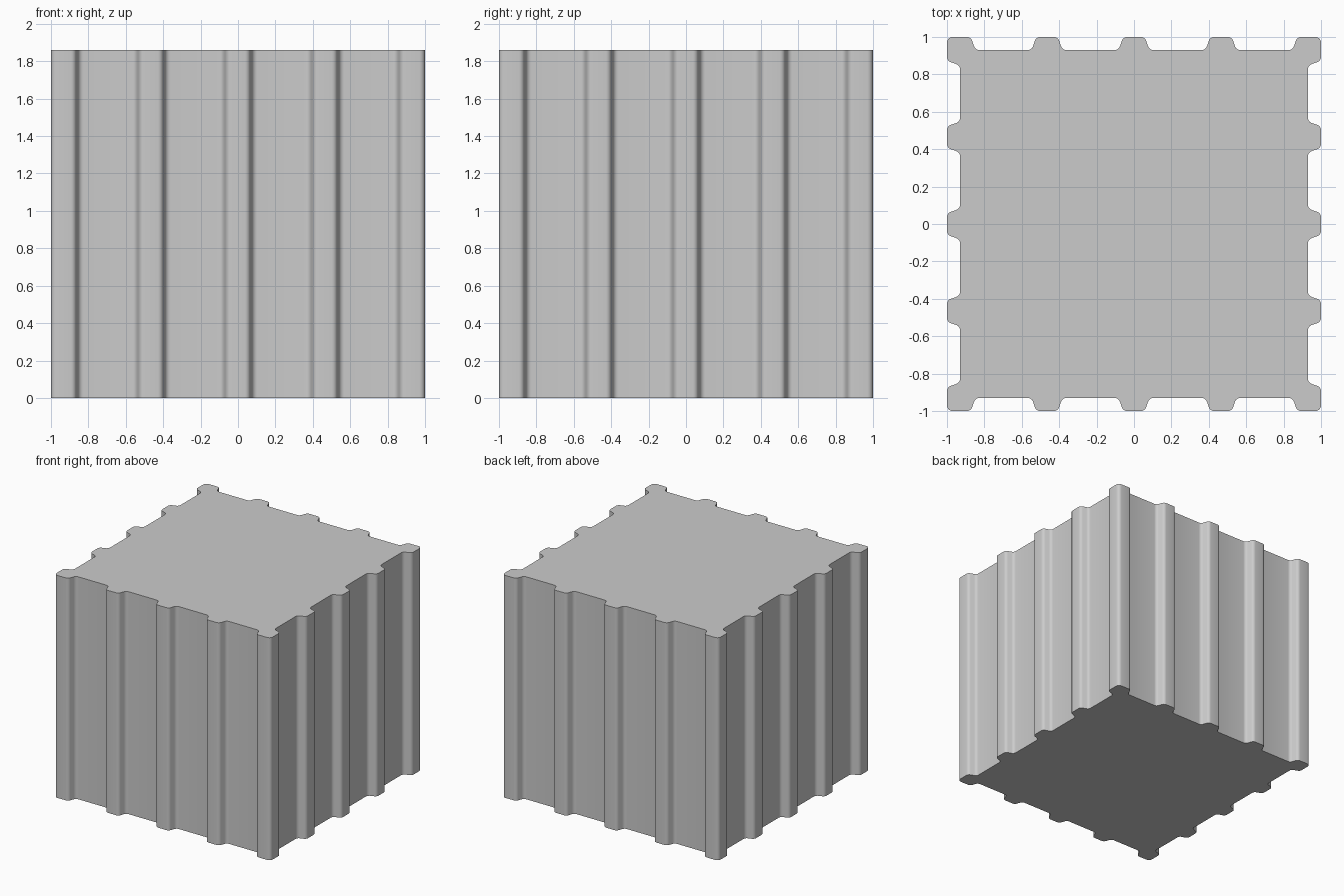
import bpy, bmesh, math
from mathutils import Vector, Matrix

if "Cube" in bpy.data.objects:
    bpy.data.objects.remove(bpy.data.objects["Cube"])

CORE = 0.93      # half width of the block without ribs
OUT = 1.0        # rib tip
HEIGHT = 1.86
RADIUS = 0.03
TIP, BASE = 0.058, 0.082   # half widths of a rib at tip and base
PITCH = CORE / 2


def fillet(points, r, steps=5):
    """Round every corner of a closed 2D outline."""
    result = []
    n = len(points)
    for i, p in enumerate(points):
        a = (points[i - 1] - p).normalized()
        b = (points[(i + 1) % n] - p).normalized()
        half = a.angle(b) / 2
        centre = p + (a + b).normalized() * (r / math.sin(half))
        start = p + a * (r / math.tan(half)) - centre
        end = p + b * (r / math.tan(half)) - centre
        sweep = start.angle_signed(end)
        for k in range(steps + 1):
            rot = Matrix.Rotation(-sweep * k / steps, 2)
            result.append(centre + rot @ start)
    return result


# One side of the outline: corner, half corner rib, three ribs, half corner rib
side = [(OUT, OUT), (CORE - TIP, OUT), (CORE - BASE, CORE)]
for c in (PITCH, 0, -PITCH):
    side += [(c + BASE, CORE), (c + TIP, OUT), (c - TIP, OUT), (c - BASE, CORE)]
side += [(-CORE + BASE, CORE), (-CORE + TIP, OUT)]

# Four turned copies make the closed outline
outline = []
for q in range(4):
    turn = Matrix.Rotation(q * math.pi / 2, 2)
    outline += [turn @ Vector(p) for p in side]

# Extrude the rounded outline into the block
bm = bmesh.new()
face = bm.faces.new([bm.verts.new((p.x, p.y, 0)) for p in fillet(outline, RADIUS)])
extruded = bmesh.ops.extrude_face_region(bm, geom=[face], use_keep_orig=True)
top = [g for g in extruded["geom"] if isinstance(g, bmesh.types.BMVert)]
bmesh.ops.translate(bm, verts=top, vec=(0, 0, HEIGHT))
bmesh.ops.recalc_face_normals(bm, faces=bm.faces)
mesh = bpy.data.meshes.new("ribbed_block")
bm.to_mesh(mesh)
bm.free()

block = bpy.data.objects.new("ribbed_block", mesh)
bpy.context.collection.objects.link(block)
bpy.context.view_layer.objects.active = block
block.select_set(True)
bpy.ops.object.shade_smooth_by_angle(angle=math.radians(30))
